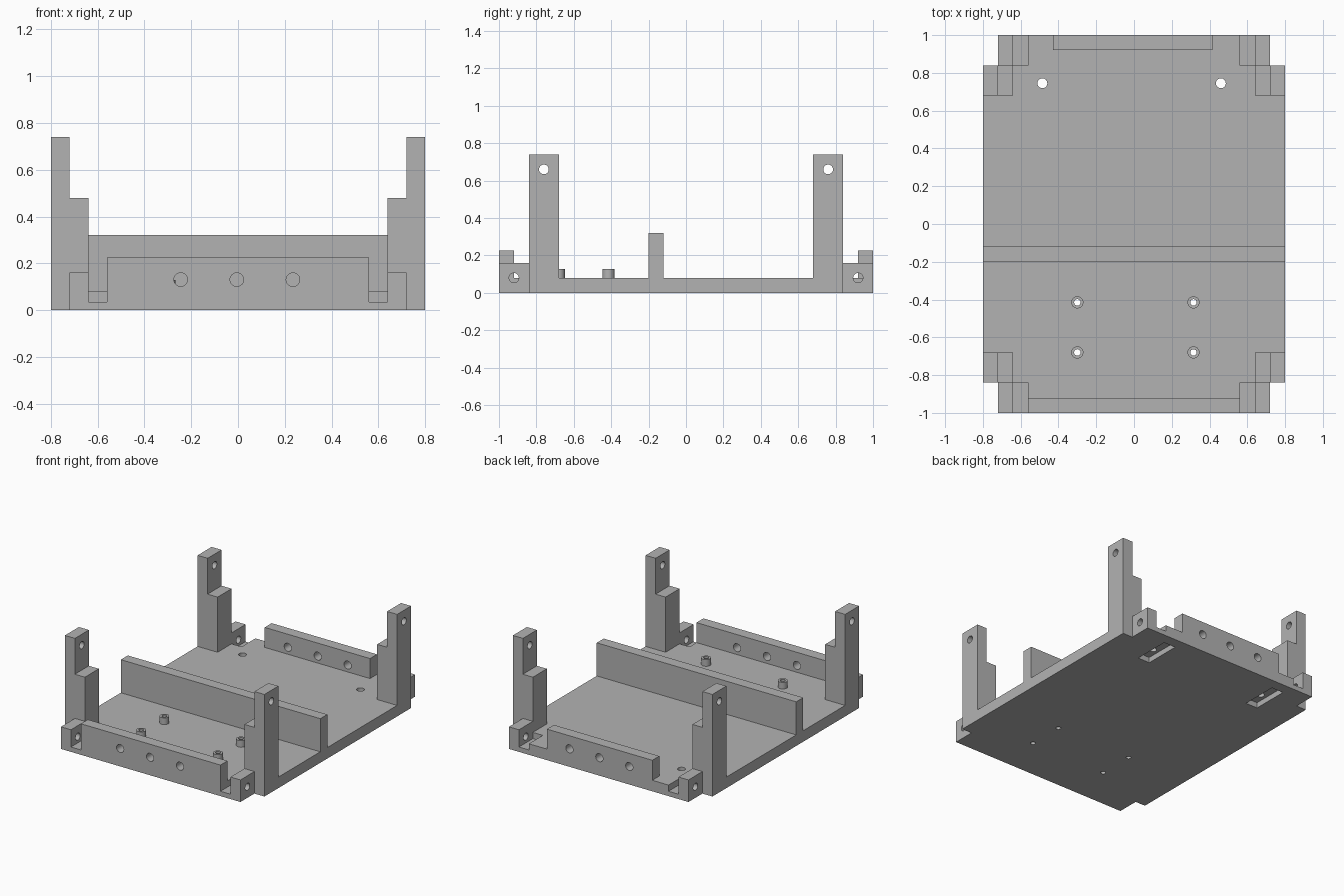
import bpy, bmesh, math
from mathutils import Matrix, Vector

cube = bpy.data.objects.get("Cube")
if cube:
    bpy.data.objects.remove(cube, do_unlink=True)

grey = bpy.data.materials.new("plain_grey")
grey.use_nodes = True
grey.diffuse_color = (0.45, 0.45, 0.45, 1)
grey.node_tree.nodes["Principled BSDF"].inputs["Base Color"].default_value = (0.45, 0.45, 0.45, 1)

PLATE = 0.08                      # plate thickness
SIDES = (-1, 1)
CORNERS = [(sx, sy) for sx in SIDES for sy in SIDES]


def finish(name, bm):
    bmesh.ops.recalc_face_normals(bm, faces=bm.faces)
    mesh = bpy.data.meshes.new(name)
    bm.to_mesh(mesh)
    bm.free()
    mesh.materials.append(grey)
    ob = bpy.data.objects.new(name, mesh)
    bpy.context.collection.objects.link(ob)
    return ob


def add_box(bm, a, b):
    """Box between two opposite corners."""
    a, b = Vector(a), Vector(b)
    size = [abs(v) for v in b - a]
    bmesh.ops.create_cube(bm, size=1, matrix=Matrix.Translation((a + b) / 2) @ Matrix.Diagonal((*size, 1)))


def box(name, a, b):
    bm = bmesh.new()
    add_box(bm, a, b)
    return finish(name, bm)


def add_cylinder(bm, centre, radius, length, axis):
    turn = {"X": Matrix.Rotation(math.pi / 2, 4, "Y"),
            "Y": Matrix.Rotation(math.pi / 2, 4, "X"),
            "Z": Matrix.Identity(4)}[axis]
    bmesh.ops.create_cone(bm, cap_ends=True, segments=32, radius1=radius, radius2=radius,
                          depth=length, matrix=Matrix.Translation(centre) @ turn)


def prism(name, points, offset):
    """Extrude a closed outline along an offset."""
    bm = bmesh.new()
    face = bm.faces.new([bm.verts.new(p) for p in points])
    out = bmesh.ops.extrude_face_region(bm, geom=[face])
    bmesh.ops.translate(bm, vec=offset, verts=[v for v in out["geom"] if isinstance(v, bmesh.types.BMVert)])
    return finish(name, bm)


# Base plate with stepped corners
quarter = [(0.8, 0.84), (0.72, 0.84), (0.72, 1)]
outline = (quarter + [(-x, y) for x, y in reversed(quarter)]
           + [(-x, -y) for x, y in quarter] + [(x, -y) for x, y in reversed(quarter)])
parts = [prism("base_plate", [(x, y, 0) for x, y in outline], (0, 0, PLATE))]
base = parts[0]

# Stepped corner posts and the small drilled ears beside them
post_profile = [(0.64, PLATE), (0.8, PLATE), (0.8, 0.74), (0.72, 0.74), (0.72, 0.48), (0.64, 0.48)]
for sx, sy in CORNERS:
    tag = ("back" if sy > 0 else "front") + ("_left" if sx > 0 else "_right")
    parts.append(prism(tag + "_post", [(sx * x, sy * 0.68, z) for x, z in post_profile], (0, sy * 0.16, 0)))
    parts.append(box(tag + "_ear", (sx * 0.64, sy * 0.84, PLATE), (sx * 0.72, sy, 0.16)))

# Upright walls
parts.append(box("front_wall", (-0.56, -1, PLATE), (0.56, -0.92, 0.225)))
parts.append(box("back_wall", (-0.43, 0.92, PLATE), (0.415, 1, 0.225)))
parts.append(box("divider_wall", (-0.8, -0.2, PLATE), (0.8, -0.12, 0.32)))

# Standoffs
standoff_spots = [(x, y) for x in (-0.3, 0.315) for y in (-0.415, -0.68)]
for i, (x, y) in enumerate(standoff_spots):
    bm = bmesh.new()
    add_cylinder(bm, (x, y, (PLATE + 0.128) / 2), 0.032, 0.128 - PLATE, "Z")
    parts.append(finish(f"standoff_{i + 1}", bm))

# Pocket cutter: corner notches on top and mounting recesses underneath
mount_x = (-0.485, 0.46)
bm = bmesh.new()
for sx, sy in CORNERS:
    add_box(bm, (sx * 0.56, sy * 0.84, 0.035), (sx * 0.64, sy * 1.05, 0.2))
for x in mount_x:
    add_box(bm, (x - 0.048, 0.65, -0.05), (x + 0.048, 0.92, 0.04))
pockets = finish("pocket_cutter", bm)

# Hole cutter: every round hole
bm = bmesh.new()
for sx, sy in CORNERS:
    add_cylinder(bm, (sx * 0.76, sy * 0.76, 0.66), 0.026, 0.2, "X")
    add_cylinder(bm, (sx * 0.68, sy * 0.92, 0.08), 0.026, 0.16, "X")
for x in (-0.245, -0.005, 0.235):
    for sy in SIDES:
        add_cylinder(bm, (x, sy * 0.96, 0.13), 0.029, 0.2, "Y")
for x in mount_x:
    add_cylinder(bm, (x, 0.745, 0.05), 0.026, 0.3, "Z")
for x, y in standoff_spots:
    add_cylinder(bm, (x, y, 0.05), 0.017, 0.3, "Z")
holes = finish("hole_cutter", bm)

# Cut the parts, bake the result and smooth the round surfaces
for ob in parts:
    if ob.name.startswith("divider"):
        continue
    for cutter in ([pockets] if ob is base else []) + [holes]:
        mod = ob.modifiers.new("cut", "BOOLEAN")
        mod.operation = "DIFFERENCE"
        mod.solver = "EXACT"
        mod.object = cutter
bpy.context.view_layer.update()
graph = bpy.context.evaluated_depsgraph_get()
baked = [bpy.data.meshes.new_from_object(ob.evaluated_get(graph)) for ob in parts]
for ob, mesh in zip(parts, baked):
    ob.modifiers.clear()
    ob.data = mesh
for cutter in (pockets, holes):
    bpy.data.objects.remove(cutter, do_unlink=True)

bpy.ops.object.select_all(action="DESELECT")
for ob in parts:
    ob.select_set(True)
bpy.context.view_layer.objects.active = base
bpy.ops.object.shade_smooth_by_angle(angle=math.radians(30))
